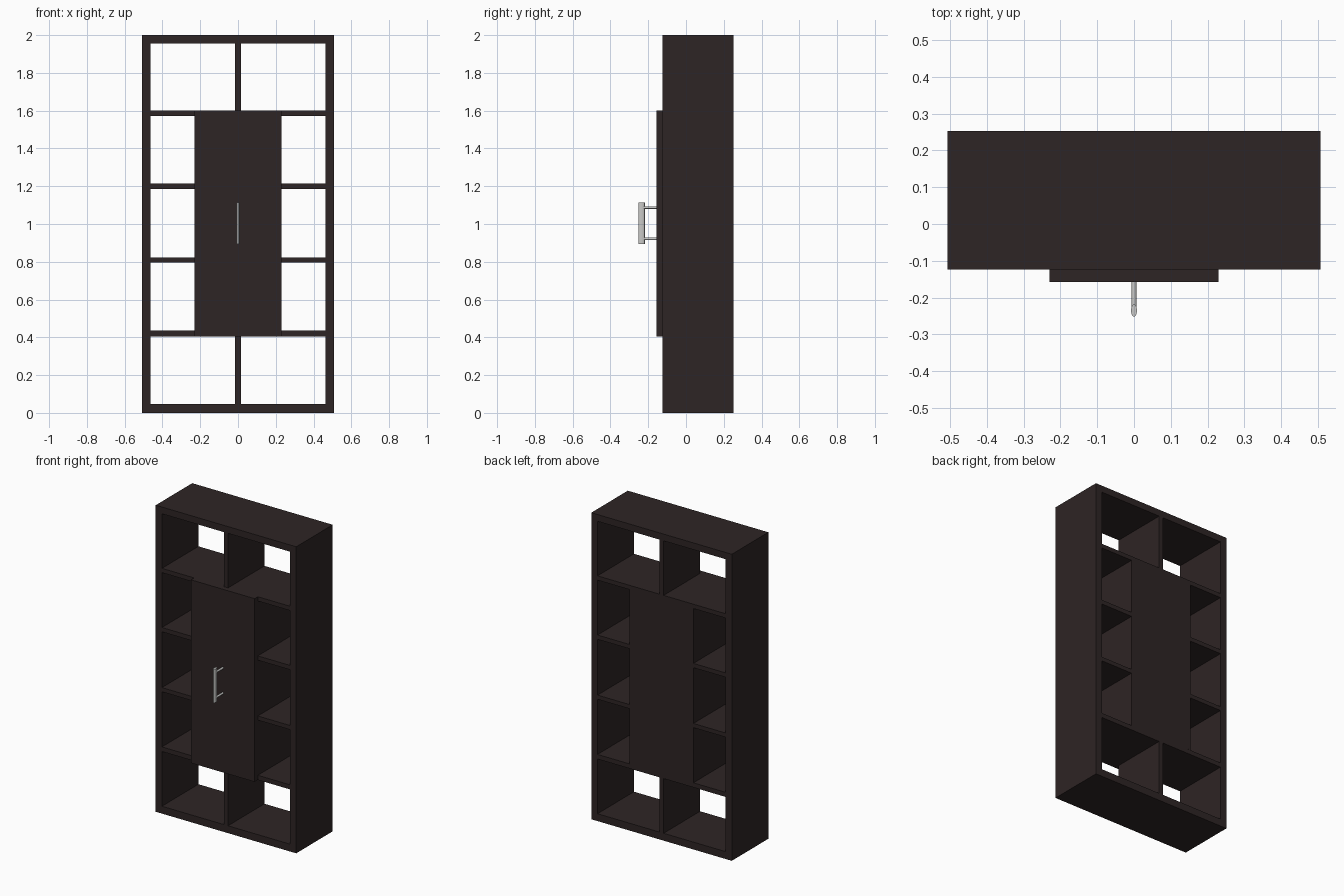
import bpy, math

if "Cube" in bpy.data.objects:
    bpy.data.objects.remove(bpy.data.objects["Cube"])


def material(name, rgb):
    m = bpy.data.materials.new(name)
    m.diffuse_color = (*rgb, 1)
    m.use_nodes = True
    m.node_tree.nodes["Principled BSDF"].inputs["Base Color"].default_value = m.diffuse_color
    return m


WOOD = material("dark wood", (0.027, 0.018, 0.018))
METAL = material("brushed metal", (0.58, 0.58, 0.57))


def box(name, x0, x1, y0, y1, z0, z1):
    bpy.ops.mesh.primitive_cube_add(size=1, location=((x0 + x1) / 2, (y0 + y1) / 2, (z0 + z1) / 2))
    o = bpy.context.object
    o.name = name
    o.scale = (x1 - x0, y1 - y0, z1 - z0)
    bpy.ops.object.transform_apply(location=False, rotation=False, scale=True)
    o.data.materials.append(WOOD)
    return o


def rod(name, rx, ry, length, loc, rot=(0, 0, 0)):
    bpy.ops.mesh.primitive_cylinder_add(vertices=20, radius=1, depth=length, location=loc, rotation=rot)
    o = bpy.context.object
    o.name = name
    o.scale = (rx, ry, 1)
    bpy.ops.object.transform_apply(location=False, rotation=True, scale=True)
    bpy.ops.object.shade_smooth_by_angle(angle=math.radians(40))
    o.data.materials.append(METAL)
    return o


W, WI = 0.507, 0.462          # outer and inner half width
F, B = -0.124, 0.252          # carcass front and back
C = 0.23                      # half width of the centre cabinet
shelves = [(0.405, 0.435), (0.795, 0.822), (1.186, 1.214), (1.572, 1.6)]

# outer frame
box("bottom_panel", -WI, WI, F, B, 0, 0.048)
box("top_panel", -WI, WI, F, B, 1.956, 2)
for s, side in ((-1, "left"), (1, "right")):
    xs = sorted((s * WI, s * W))
    box(side + "_side_panel", *xs, F, B, 0, 2)
    # centre cabinet walls
    xs = sorted((s * (C - 0.03), s * C))
    box(side + "_cabinet_wall", *xs, F, B, shelves[0][1], shelves[3][0])
    # short shelves beside the cabinet
    for z0, z1 in shelves[1:3]:
        xs = sorted((s * C, s * WI))
        box(side + "_small_shelf", *xs, F, B, z0, z1)

# full width shelves above and below the cabinet
box("lower_shelf", -WI, WI, F, B, *shelves[0])
box("upper_shelf", -WI, WI, F, B, *shelves[3])

# dividers in the top and bottom rows
box("lower_divider", -0.015, 0.015, F, B, 0.048, shelves[0][0])
box("upper_divider", -0.015, 0.015, F, B, shelves[3][1], 1.956)

# cabinet back and door
box("cabinet_back", -C + 0.03, C - 0.03, B - 0.03, B, shelves[0][1], shelves[3][0])
box("door", -C, C, -0.157, F, 0.405, 1.6)

# handle
rod("handle_bar", 0.008, 0.017, 0.22, (0, -0.235, 1.005))
for z in (0.922, 1.087):
    rod("handle_post", 0.0065, 0.0065, 0.07, (0, -0.19, z), (math.pi / 2, 0, 0))
